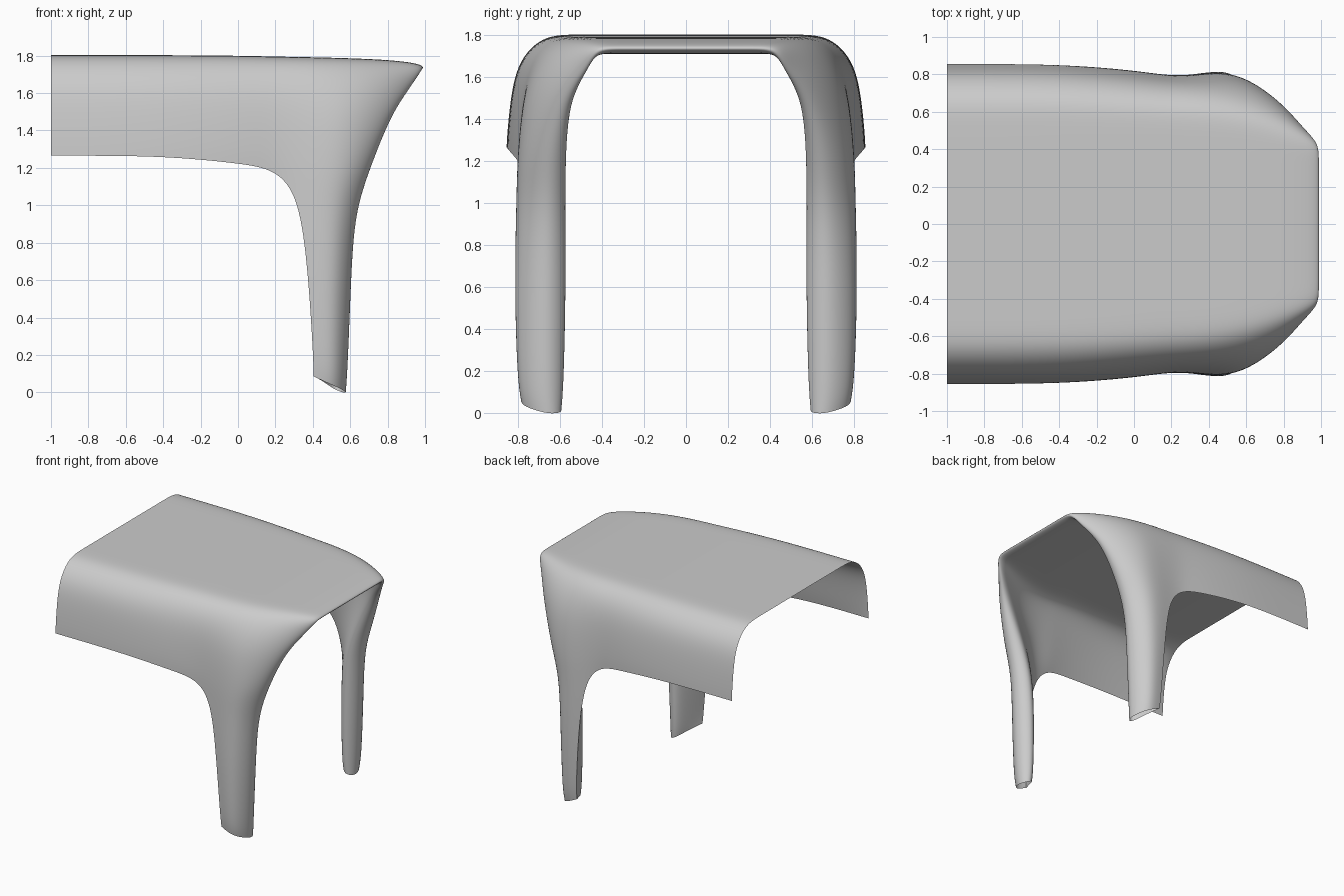
import bpy, bmesh

if "Cube" in bpy.data.objects:
    bpy.data.objects.remove(bpy.data.objects["Cube"])

# Half shell, lofted through sections that run from the top centreline outward and down.
# Apron sections: shoulder, side and lower edge as (y, z)
back = [(.665, 1.803), (.77, 1.715), (.825, 1.59), (.85, 1.36), (.855, 1.265)]
mid = [(.645, 1.80), (.745, 1.705), (.795, 1.56), (.82, 1.33), (.822, 1.225)]
near_leg = [(.63, 1.795), (.73, 1.70), (.775, 1.54), (.79, 1.29), (.79, 1.195)]

# Leg sections as (x, y, z): rear edge, outer face, front corner, front ridge, return, inner face
leg_rear = [(.38, .625, 1.792), (.39, .725, 1.69), (.39, .78, 1.5), (.37, .80, 1.22),
            (.325, .80, 1.05), (.375, .81, .65), (.402, .80, .2), (.405, .785, .085)]
leg_outer = [(.62, .585, 1.786), (.61, .69, 1.69), (.57, .78, 1.5), (.52, .81, 1.2),
             (.48, .815, 1.03), (.48, .825, .6), (.49, .81, .15), (.49, .79, .045)]
leg_corner = [(.85, .50, 1.775), (.82, .60, 1.68), (.74, .70, 1.5), (.645, .765, 1.2),
              (.575, .775, 1.0), (.56, .785, .6), (.555, .77, .12), (.55, .745, .02)]
leg_ridge = [(1.015, .435, 1.75), (.955, .475, 1.645), (.855, .59, 1.5), (.745, .645, 1.22),
             (.655, .65, .95), (.635, .65, .6), (.61, .65, .12), (.595, .64, -.01)]
leg_return = [(.97, .41, 1.705), (.90, .455, 1.62), (.78, .53, 1.48), (.64, .535, 1.2),
              (.54, .535, .95), (.515, .53, .6), (.51, .545, .12), (.52, .565, .01)]
leg_inner = [(.66, .55, 1.715), (.64, .62, 1.63), (.58, .65, 1.48), (.50, .66, 1.2),
             (.455, .665, .98), (.44, .665, .6), (.45, .67, .12), (.455, .67, .06)]

sections = [[(x, y, z) for y, z in prof] for x, prof in
            ((-1, back), (-.92, back), (-.4, back), (0, mid), (.2, near_leg))]
sections += [leg_rear, leg_outer, leg_corner, leg_ridge, leg_return, leg_inner]

bm = bmesh.new()


def column(s):
    x, y, z = s[0]
    return [bm.verts.new(p) for p in [(x, 0, z), (x, y * .75, z)] + s]


cols = [column(s) for s in sections]

# Lining: thin inner copies of the apron sections that share the lower rim
offset = [(0, 1), (0, 1), (0, 1), (.7, .7), (1, .3), (.6, 0)]
for k, t in ((5, .07), (4, .05), (3, .04), (2, .03), (1, .015)):
    lining = [bm.verts.new((v.co.x, v.co.y - t * dy, v.co.z - t * dz))
              for v, (dy, dz) in zip(cols[k], offset)]
    cols.append(lining + cols[k][6:])
cols.append(cols[0])

for a, b in zip(cols, cols[1:]):
    for j in range(min(len(a), len(b)) - 1):
        vs = list(dict.fromkeys((a[j], b[j], b[j + 1], a[j + 1])))
        if len(vs) > 2:
            bm.faces.new(vs)

# Keep the rear, lower and leg rims sharp
crease = bm.edges.layers.float.new("crease_edge")
rims = [cols[0], [c[6] for c in cols[:6]], cols[5][6:]]
for rim in rims:
    for a, b in zip(rim, rim[1:]):
        e = bm.edges.get((a, b))
        if e:
            e[crease] = 1
bmesh.ops.recalc_face_normals(bm, faces=bm.faces)
bm.faces.ensure_lookup_table()
if bm.faces[0].normal.z < 0:
    bmesh.ops.reverse_faces(bm, faces=bm.faces)
for f in bm.faces:
    f.smooth = True

me = bpy.data.meshes.new("seat_shell")
bm.to_mesh(me)
bm.free()
shell = bpy.data.objects.new("seat_shell_with_legs", me)
bpy.context.collection.objects.link(shell)

# Mirror to the other side, smooth, keep the rims crisp
m = shell.modifiers.new("mirror", 'MIRROR')
m.use_axis = (False, True, False)
m.use_clip = True
sub = shell.modifiers.new("smooth", 'SUBSURF')
sub.levels = sub.render_levels = 3
bpy.context.view_layer.objects.active = shell
shell.select_set(True)
bpy.ops.object.modifier_apply(modifier="mirror")
bpy.ops.object.modifier_apply(modifier="smooth")
bpy.ops.object.shade_smooth_by_angle(angle=0.8)
